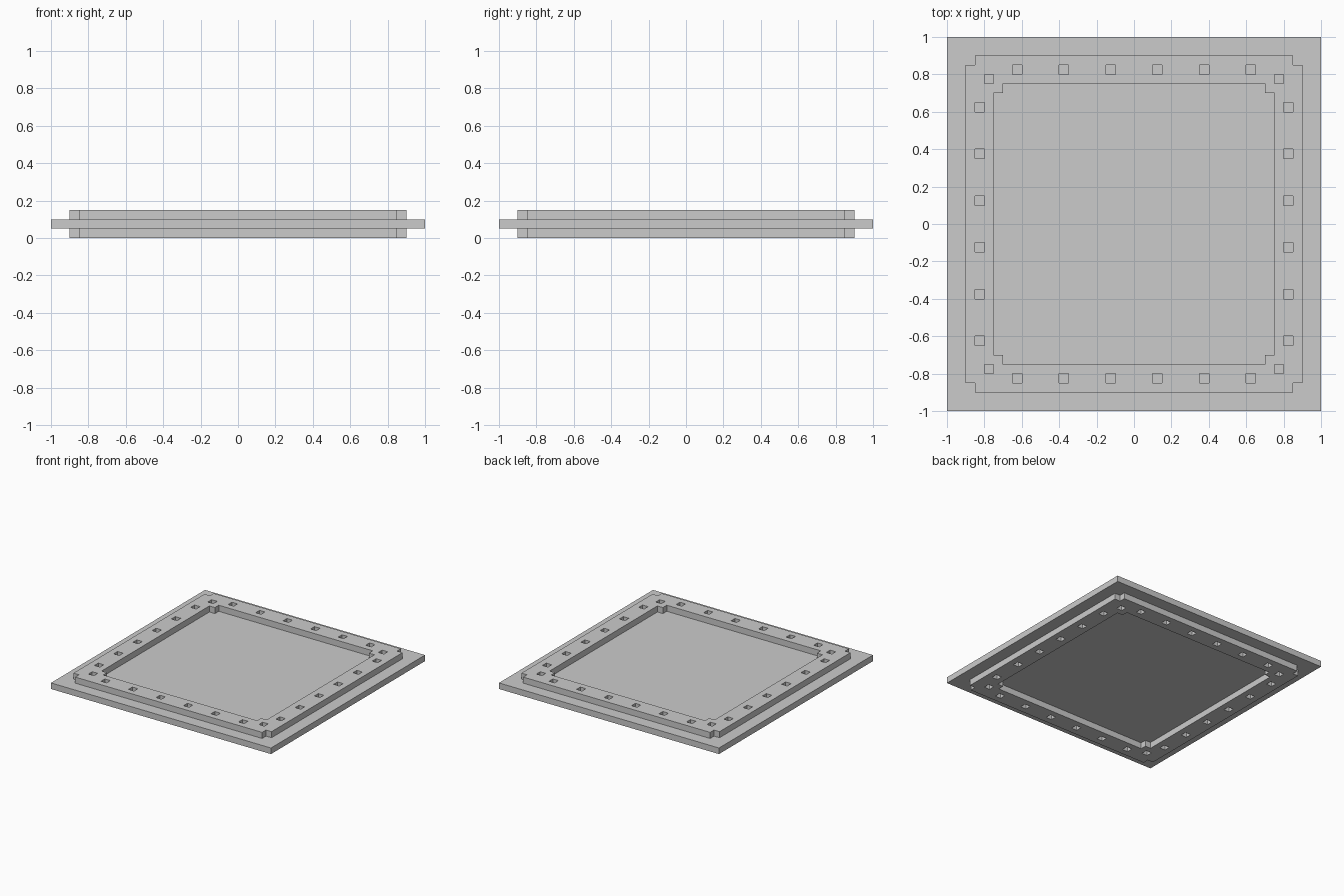
import bpy
import bmesh

cube = bpy.data.objects.get("Cube")
if cube:
    bpy.data.objects.remove(cube, do_unlink=True)

STEP = 0.05  # thickness of each layer, hole width and corner notch

grey = bpy.data.materials.new("plain grey")
grey.use_nodes = True
colour = (0.6, 0.6, 0.6, 1)
grey.diffuse_color = colour
grey.node_tree.nodes["Principled BSDF"].inputs["Base Color"].default_value = colour


def notched_square(half):
    """Square outline with a small square step cut from each corner."""
    a, b = half, half - STEP
    corner = [(a, b), (b, b), (b, a)]
    points = []
    for _ in range(4):
        points += corner
        corner = [(-y, x) for x, y in corner]
    return points


def hole(cx, cy):
    h = STEP / 2
    return [(cx - h, cy - h), (cx + h, cy - h), (cx + h, cy + h), (cx - h, cy + h)]


def frame(name, z):
    """Flat ring with notched corners and a row of square holes on each side."""
    outlines = [notched_square(0.9), notched_square(0.75)]
    for side in (-1, 1):
        for along in (-0.625, -0.375, -0.125, 0.125, 0.375, 0.625):
            outlines += [hole(along, side * 0.825), hole(side * 0.825, along)]
        outlines += [hole(side * 0.775, y) for y in (-0.775, 0.775)]

    curve = bpy.data.curves.new(name + "_outline", 'CURVE')
    curve.dimensions = '2D'
    curve.fill_mode = 'BOTH'
    curve.extrude = STEP / 2
    for outline in outlines:
        spline = curve.splines.new('POLY')
        spline.points.add(len(outline) - 1)
        for point, (x, y) in zip(spline.points, outline):
            point.co = (x, y, 0, 1)
        spline.use_cyclic_u = True
    obj = bpy.data.objects.new(name, curve)
    bpy.context.collection.objects.link(obj)
    obj.location.z = z

    # Turn the filled outline into a clean mesh
    bpy.ops.object.select_all(action='DESELECT')
    bpy.context.view_layer.objects.active = obj
    obj.select_set(True)
    bpy.ops.object.convert(target='MESH')
    obj = bpy.context.object
    bm = bmesh.new()
    bm.from_mesh(obj.data)
    bmesh.ops.remove_doubles(bm, verts=bm.verts, dist=0.0001)
    bmesh.ops.recalc_face_normals(bm, faces=bm.faces)
    bm.to_mesh(obj.data)
    bm.free()
    obj.data.materials.clear()
    obj.data.materials.append(grey)
    obj.data.shade_flat()


# Central plate
bpy.ops.mesh.primitive_cube_add(size=1, location=(0, 0, 1.5 * STEP))
plate = bpy.context.object
plate.name = "base_plate"
plate.scale = (2, 2, STEP)
bpy.ops.object.transform_apply(location=False, rotation=False, scale=True)
plate.data.materials.append(grey)

# Matching raised frames above and below the plate
frame("lower_frame", 0.5 * STEP)
frame("upper_frame", 2.5 * STEP)
